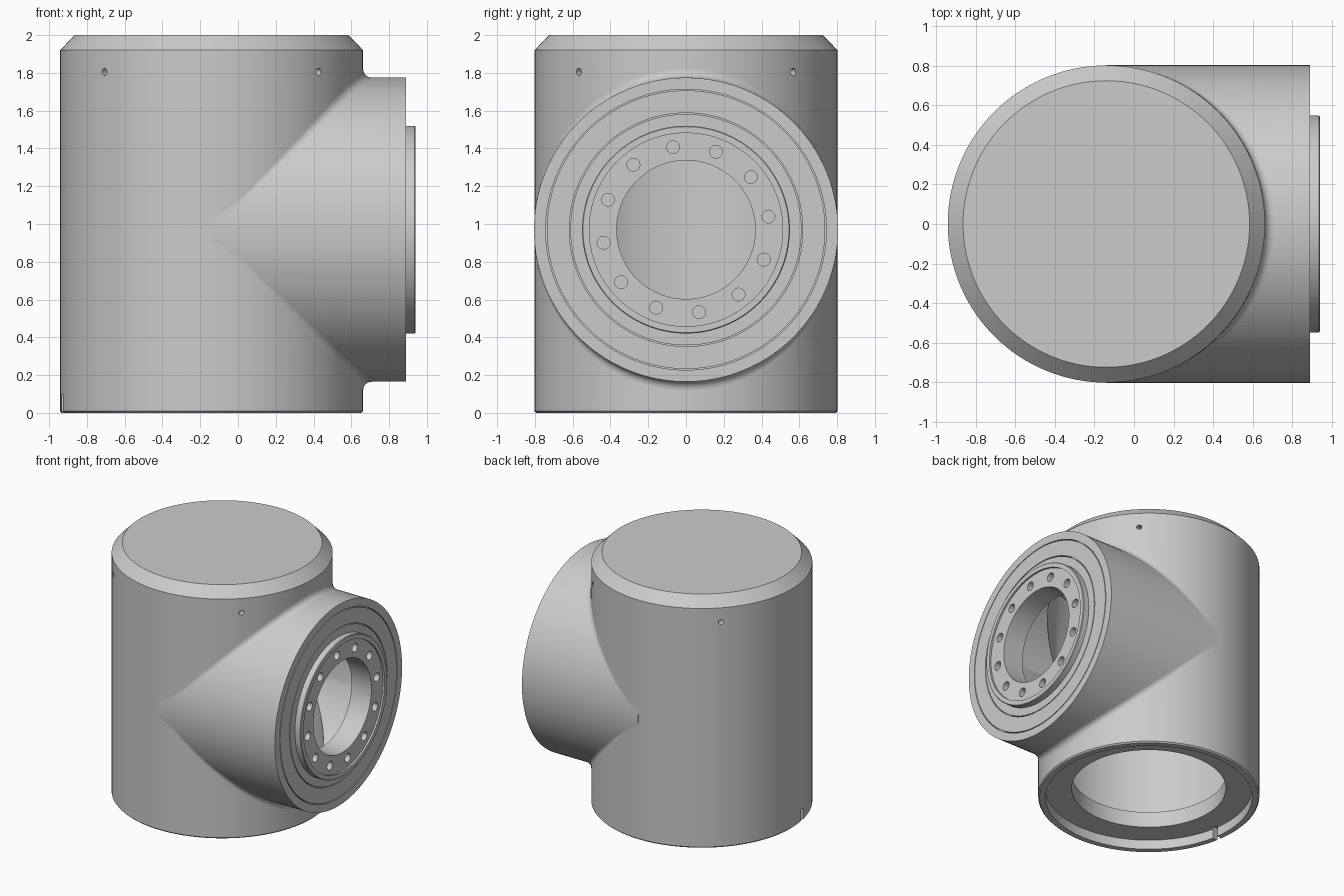
import bpy, bmesh
from math import pi, sin, cos, radians
from mathutils import Matrix, Vector

if "Cube" in bpy.data.objects:
    bpy.data.objects.remove(bpy.data.objects["Cube"])

XC, ZC = -0.14, 0.97          # axis of the body, axis of the branch
R, RB = 0.8025, 0.805         # body radius, branch radius
SEGS = 128
TO_X = Matrix.Rotation(pi / 2, 4, 'Y')

grey = bpy.data.materials.new("cast_grey")
grey.use_nodes = True
colour = (0.6, 0.6, 0.6, 1)
grey.diffuse_color = colour
grey.node_tree.nodes["Principled BSDF"].inputs["Base Color"].default_value = colour


def make_object(name, bm):
    mesh = bpy.data.meshes.new(name)
    bm.to_mesh(mesh)
    bm.free()
    ob = bpy.data.objects.new(name, mesh)
    bpy.context.collection.objects.link(ob)
    return ob


def revolve(name, profile, matrix, closed):
    """Spin (radius, height) points around the local z axis."""
    bm = bmesh.new()
    vs = [bm.verts.new((r, 0, h)) for r, h in profile]
    es = [bm.edges.new(pair) for pair in zip(vs, vs[1:])]
    if closed:
        es.append(bm.edges.new((vs[-1], vs[0])))
    bmesh.ops.spin(bm, geom=vs + es, cent=(0, 0, 0), axis=(0, 0, 1),
                   angle=2 * pi, steps=SEGS)
    bmesh.ops.remove_doubles(bm, verts=bm.verts, dist=1e-5)
    bmesh.ops.recalc_face_normals(bm, faces=bm.faces)
    bm.transform(matrix)
    return make_object(name, bm)


def add_cylinder(bm, radius, depth, matrix, segs=24):
    bmesh.ops.create_cone(bm, cap_ends=True, segments=segs, radius1=radius,
                          radius2=radius, depth=depth, matrix=matrix)


def cut(ob, bm):
    """Subtract the shapes in bm and bake the result."""
    cutter = make_object("cutter", bm)
    cutter.hide_render = True
    mod = ob.modifiers.new("cut", 'BOOLEAN')
    mod.operation, mod.solver, mod.object = 'DIFFERENCE', 'EXACT', cutter
    graph = bpy.context.evaluated_depsgraph_get()
    mesh = bpy.data.meshes.new_from_object(ob.evaluated_get(graph))
    ob.modifiers.clear()
    ob.data = mesh
    bpy.data.objects.remove(cutter)


def finish(ob):
    ob.data.materials.clear()
    ob.data.materials.append(grey)
    bpy.ops.object.select_all(action='DESELECT')
    ob.select_set(True)
    bpy.context.view_layer.objects.active = ob
    bpy.ops.object.shade_smooth_by_angle(angle=radians(30))


# Hollow upright body with chamfered cap and recessed bottom flange
body = revolve("body", [
    (0, 2), (0.725, 2), (R, 1.92), (R, 0.01), (R - 0.01, 0), (0.75, 0),
    (0.75, 0.075), (0.56, 0.075), (0.56, 0.2), (0.735, 0.2),
    (0.735, 1.9), (0, 1.9)], Matrix.Translation((XC, 0, 0)), False)

# Opening from the body into the branch
bm = bmesh.new()
add_cylinder(bm, 0.7, 1, Matrix.Translation((XC + 0.5, 0, ZC)) @ TO_X, SEGS)
cut(body, bm)

# Four radial screw holes near the top and an alignment slot at the bottom
bm = bmesh.new()
for i in range(4):
    turn = Matrix.Rotation(pi / 4 + i * pi / 2, 4, 'Z')
    add_cylinder(bm, 0.019, 0.1, Matrix.Translation((XC, 0, 1.805)) @ turn
                 @ Matrix.Translation((R, 0, 0)) @ TO_X)
slot = (Matrix.Translation((XC, 0, 0.04)) @ Matrix.Rotation(radians(190), 4, 'Z')
        @ Matrix.Translation((R, 0, 0)) @ Matrix.Diagonal((0.14, 0.04, 0.12, 1)))
bmesh.ops.create_cube(bm, size=1, matrix=slot)
cut(body, bm)
finish(body)


# Side branch with grooved face and raised bearing ring
def groove(r):
    return [(r + 0.003, 0.89), (r + 0.003, 0.87), (r - 0.003, 0.87), (r - 0.003, 0.89)]


branch = revolve("branch", [
    (RB, XC), (RB, 0.89), *groove(0.74), *groove(0.615),
    (0.55, 0.89), (0.55, 0.935), (0.545, 0.94), (0.512, 0.94), (0.512, 0.925),
    (0.367, 0.925), (0.367, 0.75), (0.7, 0.75), (0.7, XC)],
    Matrix.Translation((0, 0, ZC)) @ TO_X, True)

# Clear the body cavity
bm = bmesh.new()
add_cylinder(bm, 0.76, 3, Matrix.Translation((XC, 0, 1)), SEGS)
cut(branch, bm)

# Ring of bolt holes
bm = bmesh.new()
for i in range(12):
    a = radians(9 + 30 * i)
    spot = Vector((0.925, 0.442 * cos(a), ZC + 0.442 * sin(a)))
    add_cylinder(bm, 0.034, 0.14, Matrix.Translation(spot) @ TO_X)
cut(branch, bm)
finish(branch)

# Rolled fillets where the branch meets the body, above and below
FR, ARC, STEPS = 0.045, 6, 64
for name, s in (("upper_fillet", 1), ("lower_fillet", -1)):
    bm = bmesh.new()
    rows = []
    for i in range(STEPS + 1):
        t = radians(-88 + 176 * i / STEPS)
        n1 = Vector((cos(t), sin(t), 0))
        n2 = Vector((0, sin(t), s * cos(t)))
        centre = Vector((XC + (R + FR) * cos(t), (RB + FR) * sin(t),
                         ZC + s * (RB + FR) * cos(t)))
        rows.append([bm.verts.new(centre - FR * n1.slerp(n2, k / ARC))
                     for k in range(ARC + 1)])
    for a, b in zip(rows, rows[1:]):
        for k in range(ARC):
            f = bm.faces.new((a[k], a[k + 1], b[k + 1], b[k]))
            f.normal_update()
            if f.normal.dot(Vector((1, 0, s))) < 0:
                f.normal_flip()
    finish(make_object(name, bm))
